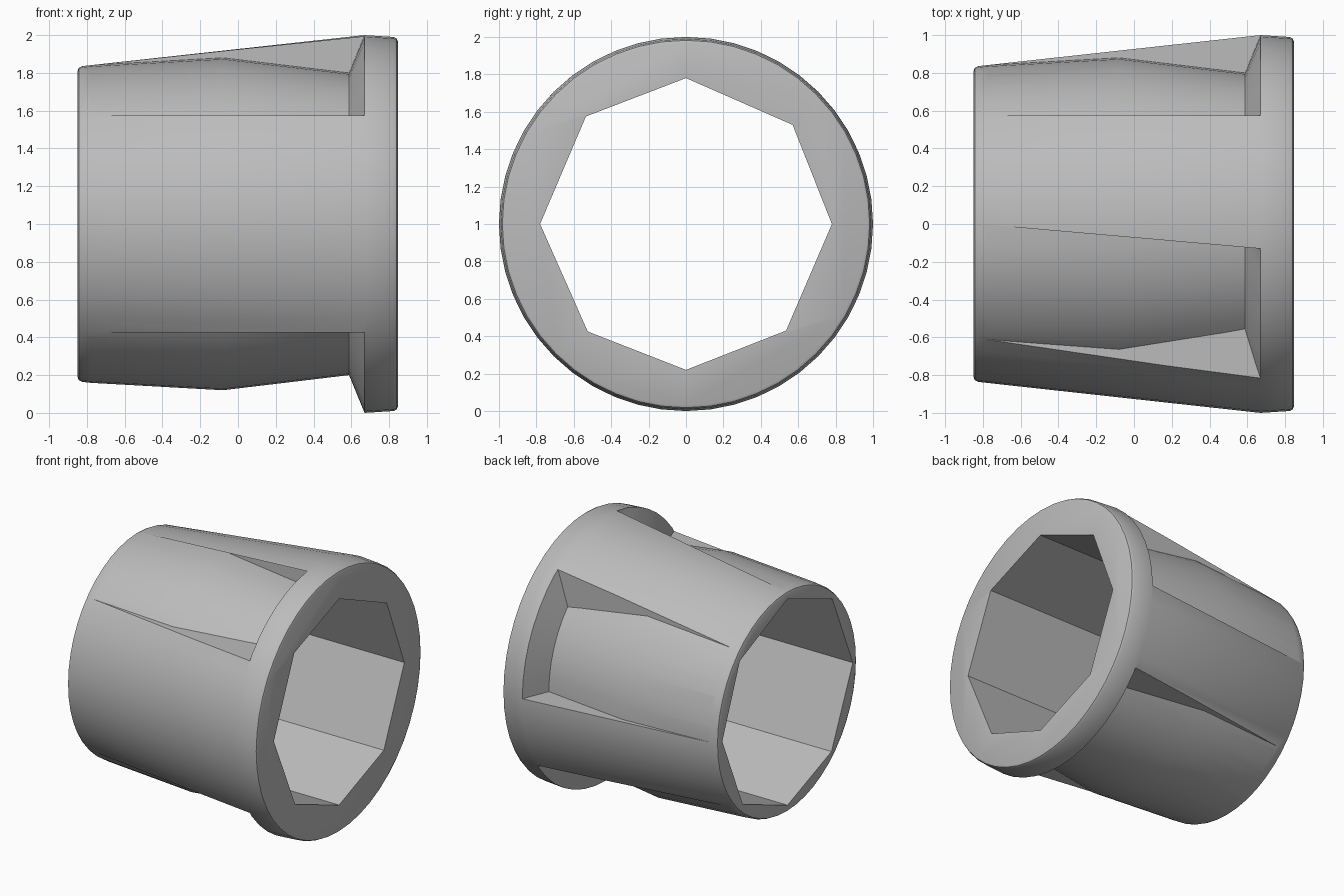
import bpy, bmesh, math

cube = bpy.data.objects.get("Cube")
if cube:
    bpy.data.objects.remove(cube, do_unlink=True)

SIDES = 48
AXIS_Z = 1.0  # height of the bushing's axis, which runs along x


def make_object(name, bm):
    bmesh.ops.recalc_face_normals(bm, faces=bm.faces)
    mesh = bpy.data.meshes.new(name)
    bm.to_mesh(mesh)
    bm.free()
    obj = bpy.data.objects.new(name, mesh)
    bpy.context.collection.objects.link(obj)
    return obj


def revolve(name, profile, ring):
    """Turn (x, radius) points about the axis; ring=True closes the profile."""
    bm = bmesh.new()
    loops = []
    for x, r in profile:
        angles = [math.tau * i / SIDES for i in range(SIDES)]
        loops.append([bm.verts.new((x, r * math.cos(a), AXIS_Z + r * math.sin(a)))
                      for a in angles])
    pairs = list(zip(loops, loops[1:]))
    if ring:
        pairs.append((loops[-1], loops[0]))
    else:
        bm.faces.new(loops[0])
        bm.faces.new(loops[-1])
    for a, b in pairs:
        for i in range(SIDES):
            j = (i + 1) % SIDES
            bm.faces.new((a[i], a[j], b[j], b[i]))
    return make_object(name, bm)


def prism(name, outline):
    """Extrude a (y, z) outline along the full length of the axis."""
    bm = bmesh.new()
    ends = [[bm.verts.new((x, y, AXIS_Z + z)) for y, z in outline] for x in (-1.5, 1.5)]
    bm.faces.new(ends[0])
    bm.faces.new(ends[1])
    n = len(outline)
    for i in range(n):
        j = (i + 1) % n
        bm.faces.new((ends[0][i], ends[0][j], ends[1][j], ends[1][i]))
    return make_object(name, bm)


def boolean(target, tool, operation):
    """Apply a boolean and remove the helper."""
    tool.hide_render = True
    mod = target.modifiers.new("cut", 'BOOLEAN')
    mod.operation = operation
    mod.solver = 'EXACT'
    mod.object = tool
    bpy.context.view_layer.objects.active = target
    bpy.ops.object.modifier_apply(modifier=mod.name)
    bpy.data.objects.remove(tool, do_unlink=True)


# Tapered sleeve with its end flange
sleeve = revolve("flanged_sleeve", [
    (-0.85, 0.81), (-0.843, 0.827), (-0.825, 0.836), (0.67, 1.0),
    (0.825, 0.99), (0.84, 0.982), (0.846, 0.968)], False)

# Relief pockets: a bulged floor rising to the flange, limited by flat walls
floor = [(-0.84, 0.8375), (-0.08, 0.88), (0.588, 0.80), (0.674, 1.01),
         (0.674, 1.2), (-0.84, 1.2)]
W = 0.575
pockets = {
    "upper_front": (-1.5, 0, W, 1.5),
    "upper_back": (W, 1.5, 0, 1.5),
    "lower": (-1.5, 1.5, -1.5, -W),
}
for name, (y0, y1, z0, z1) in pockets.items():
    cutter = revolve(name + "_pocket_cutter", floor, True)
    limit = prism(name + "_limit", [(y0, z0), (y1, z0), (y1, z1), (y0, z1)])
    boolean(cutter, limit, 'INTERSECT')
    boolean(sleeve, cutter, 'DIFFERENCE')

# Eight-sided through bore
bore = [(0.78, 0), (0.57, 0.53), (0, 0.78), (-0.535, 0.575),
        (-0.78, 0), (-0.525, -0.575), (0, -0.78), (0.535, -0.57)]
boolean(sleeve, prism("bore_cutter", bore), 'DIFFERENCE')

# Plain grey finish
grey = bpy.data.materials.new("plain_grey")
grey.use_nodes = True
colour = (0.5, 0.5, 0.5, 1)
grey.diffuse_color = colour
grey.node_tree.nodes["Principled BSDF"].inputs["Base Color"].default_value = colour
sleeve.data.materials.clear()
sleeve.data.materials.append(grey)
for poly in sleeve.data.polygons:
    poly.material_index = 0

bpy.ops.object.select_all(action='DESELECT')
sleeve.select_set(True)
bpy.context.view_layer.objects.active = sleeve
bpy.ops.object.shade_smooth_by_angle(angle=math.radians(25))
